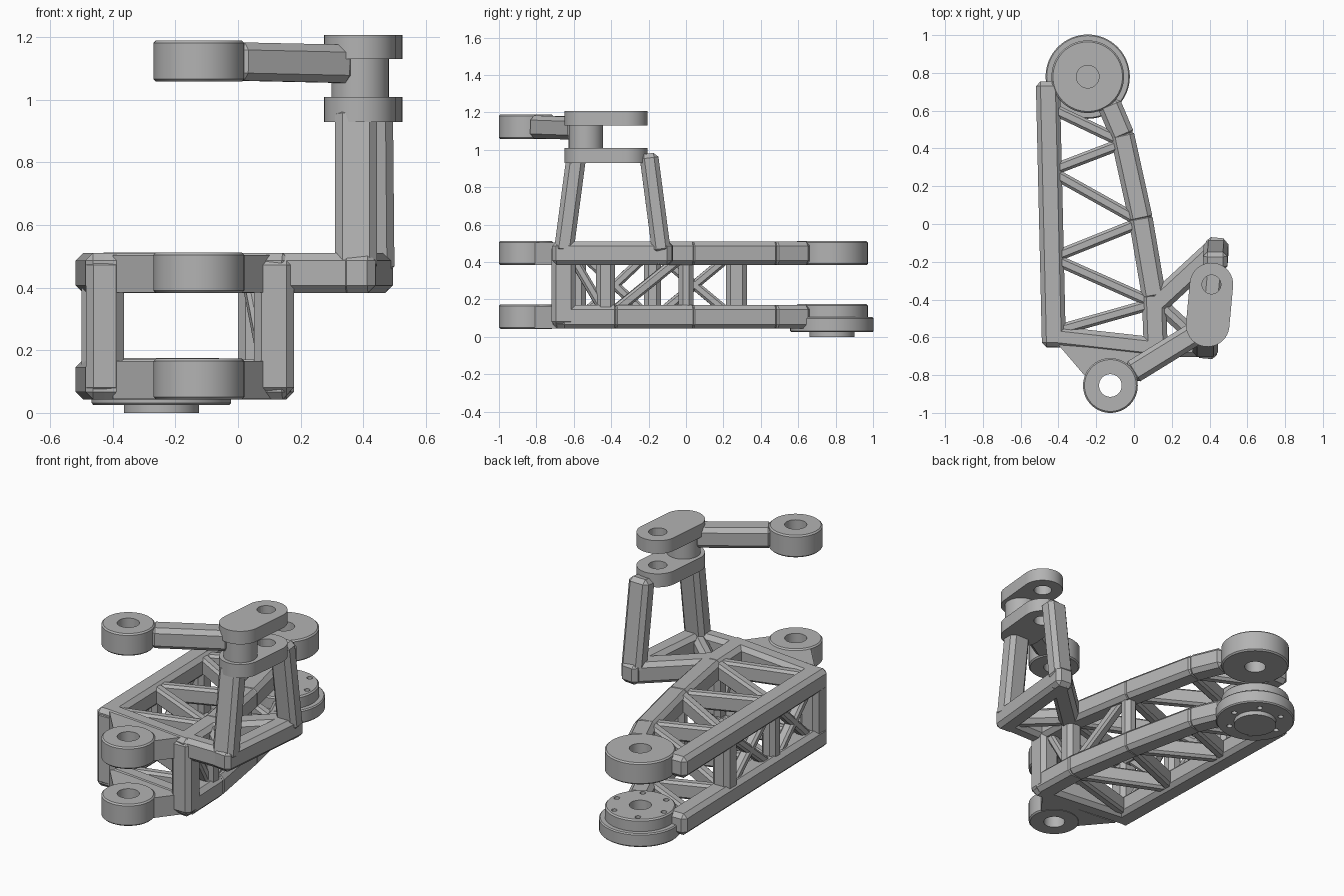
import bpy, bmesh
from math import cos, sin, pi, atan2
from mathutils import Vector, Matrix

cube = bpy.data.objects.get("Cube")
if cube:
    bpy.data.objects.remove(cube)

grey = bpy.data.materials.new("plain grey")
grey.use_nodes = True
grey.diffuse_color = (0.45, 0.45, 0.45, 1)
bsdf = next(n for n in grey.node_tree.nodes if n.type == 'BSDF_PRINCIPLED')
bsdf.inputs["Base Color"].default_value = (0.45, 0.45, 0.45, 1)
bsdf.inputs["Roughness"].default_value = 0.6


def finish(name, bm, smooth=False, bevel=0):
    bmesh.ops.recalc_face_normals(bm, faces=bm.faces)
    mesh = bpy.data.meshes.new(name)
    bm.to_mesh(mesh)
    bm.free()
    obj = bpy.data.objects.new(name, mesh)
    bpy.context.collection.objects.link(obj)
    mesh.materials.append(grey)
    if bevel:
        mod = obj.modifiers.new("chamfer", 'BEVEL')
        mod.width = bevel
        mod.segments = 1
        mod.limit_method = 'ANGLE'
    if smooth:
        bpy.ops.object.select_all(action='DESELECT')
        obj.select_set(True)
        bpy.context.view_layer.objects.active = obj
        bpy.ops.object.shade_smooth_by_angle(angle=0.6)
    return obj


def bar(name, p, q, w, h, ext=None, ref=(0, 0, 1), bevel=0.024):
    """Chamfered box beam from p to q, lengthened by ext at both ends."""
    p, q = Vector(p), Vector(q)
    d = (q - p).normalized()
    side = d.cross(Vector(ref)).normalized()
    up = side.cross(d)
    length = (q - p).length + 2 * (w / 2 if ext is None else ext)
    rot = Matrix((side, up, d)).transposed().to_4x4()
    mat = Matrix.Translation((p + q) / 2) @ rot @ Matrix.Diagonal((w, h, length, 1))
    bm = bmesh.new()
    bmesh.ops.create_cube(bm, size=1, matrix=mat)
    return finish(name, bm, bevel=bevel)


def lathe(name, centre, profile, closed=True, steps=64):
    """Spin a (radius, height) profile about a vertical axis."""
    bm = bmesh.new()
    verts = [bm.verts.new((centre[0] + r, centre[1], z)) for r, z in profile]
    pairs = list(zip(verts, verts[1:] + verts[:1])) if closed else list(zip(verts, verts[1:]))
    edges = [bm.edges.new(e) for e in pairs]
    bmesh.ops.spin(bm, geom=verts + edges, cent=(*centre, 0), axis=(0, 0, 1),
                   angle=2 * pi, steps=steps)
    bmesh.ops.remove_doubles(bm, verts=bm.verts, dist=0.0005)
    return finish(name, bm, smooth=True)


def ring(name, centre, r, hole, z0, z1, c=0.008):
    return lathe(name, centre, [(hole, z0), (r - c, z0), (r, z0 + c),
                                (r, z1 - c), (r - c, z1), (hole, z1)])


def prism(name, outline, z0, z1, smooth=False):
    bm = bmesh.new()
    face = bm.faces.new([bm.verts.new((x, y, z0)) for x, y in outline])
    top = bmesh.ops.extrude_face_region(bm, geom=[face])["geom"]
    bmesh.ops.translate(bm, vec=(0, 0, z1 - z0),
                        verts=[v for v in top if isinstance(v, bmesh.types.BMVert)])
    return finish(name, bm, smooth=smooth)


def drill(obj, centres, r, z0, z1):
    """Cut vertical round holes with a hidden cutter."""
    bm = bmesh.new()
    for x, y in centres:
        bmesh.ops.create_cone(bm, cap_ends=True, segments=32, radius1=r, radius2=r,
                              depth=z1 - z0,
                              matrix=Matrix.Translation((x, y, (z0 + z1) / 2)))
    cutter = finish(obj.name + "_cutter", bm)
    cutter.hide_render = True
    cutter.hide_viewport = True
    cutter.display_type = 'WIRE'
    mod = obj.modifiers.new("holes", 'BOOLEAN')
    mod.operation = 'DIFFERENCE'
    mod.solver = 'EXACT'
    mod.object = cutter


HUB = (-0.245, 0.78)
EYE = (-0.125, -0.855)
LOW, HIGH = 0.107, 0.447
W = 0.127

# Plan of the truss: straight left rail and bent right rail
left_rail = [(-0.425, -0.595), (-0.455, 0.70)]
right_rail = [(0.115, -0.655), (0.105, -0.38), (0.035, 0.03), (-0.062, 0.47), (-0.13, 0.63)]


def on_rail(rail, y):
    for (x0, y0), (x1, y1) in zip(rail, rail[1:]):
        if y <= y1:
            return (x0 + (x1 - x0) * (y - y0) / (y1 - y0), y)
    return rail[-1]


zigzag = [(left_rail, 0.62), (right_rail, 0.43), (left_rail, 0.28), (right_rail, 0.01),
          (left_rail, -0.18), (right_rail, -0.42), (left_rail, -0.57)]

# Two matching levels: rails, front beam, lacing and the front lug
for level, z in (("lower", LOW), ("upper", HIGH)):
    for side, rail in (("left", left_rail), ("right", right_rail)):
        for i, (a, b) in enumerate(zip(rail, rail[1:])):
            bar(f"{level}_{side}_rail_{i}", (*a, z), (*b, z), W, W,
                ext=0.055 if side == "left" else 0.02)
    bar(f"{level}_front_beam", (*left_rail[0], z), (*right_rail[0], z), 0.11, W)
    nodes = [on_rail(r, y) for r, y in zigzag]
    for i, (a, b) in enumerate(zip(nodes, nodes[1:])):
        bar(f"{level}_lacing_{i}", (*a, z), (*b, z), 0.06, 0.1, ext=0, bevel=0.014)
    prism(f"{level}_lug_web", [(-0.40, -0.64), (-0.255, -0.81), (-0.125, -0.78),
                               (0.01, -0.81), (0.11, -0.68)], z - 0.062, z + 0.058)
    ring(f"{level}_front_eye", EYE, 0.145, 0.06, z - 0.064, z + 0.066)

# Posts between the levels
posts = [("front_left", left_rail, -0.595, 0.12), ("front_right", right_rail, -0.655, W),
         ("left_mid", left_rail, -0.18, 0.09), ("left_rear", left_rail, 0.27, 0.11),
         ("right_mid", right_rail, -0.43, 0.1), ("right_rear", right_rail, 0.0, 0.08)]
for name, rail, y, w in posts:
    p = on_rail(rail, y)
    bar(name + "_post", (*p, LOW), (*p, HIGH), w, w, ext=0.05, ref=(0, 1, 0))

# Diagonal braces in the side walls
braces = [(left_rail, -0.56, -0.2), (left_rail, -0.16, 0.25)]
for i, (rail, y0, y1) in enumerate(braces):
    a, b = on_rail(rail, y0), on_rail(rail, y1)
    for j, (za, zb) in enumerate(((LOW, HIGH), (HIGH, LOW))):
        bar(f"left_brace_{i}{j}", (*a, za), (*b, zb), 0.06, 0.05, ext=0, bevel=0.012)
bar("right_brace", (*on_rail(right_rail, -0.42), LOW), (*on_rail(right_rail, 0), HIGH),
    0.06, 0.055, ext=0, bevel=0.012)
bar("right_front_brace", (*on_rail(right_rail, -0.42), LOW),
    (*on_rail(right_rail, -0.62), HIGH), 0.06, 0.05, ext=0, bevel=0.012)

# Rear hub: upper ring, and lower ring with bolted flange and closed base
ring("upper_hub", HUB, 0.192, 0.06, 0.383, 0.513)
lower_hub = lathe("lower_hub", HUB, [
    (0, 0), (0.12, 0), (0.12, 0.025), (0.217, 0.025), (0.223, 0.032), (0.223, 0.098),
    (0.217, 0.105), (0.192, 0.105), (0.192, 0.167), (0.184, 0.175), (0.06, 0.175),
    (0.06, 0.03), (0, 0.03)])
bolts = [(HUB[0] + 0.155 * cos(k * pi / 3), HUB[1] + 0.155 * sin(k * pi / 3)) for k in range(6)]
drill(lower_hub, bolts, 0.016, -0.05, 0.25)

# Side bracket: triangular base and two leaning legs
foot_front, foot_rear = (0.385, -0.655), (0.435, -0.13)
bar("bracket_front_arm", (*right_rail[0], HIGH), (*foot_front, HIGH), 0.1, W)
bar("bracket_rear_arm", (0.11, -0.43, HIGH), (*foot_rear, HIGH), 0.12, W, ext=0.04)
bar("bracket_outer_beam", (*foot_front, HIGH), (*foot_rear, HIGH), 0.115, W)
bar("bracket_inner_strut", (0.13, -0.42, HIGH), (*foot_front, HIGH), 0.08, 0.1, ext=0)
bar("front_leg", (0.377, -0.655, HIGH), (0.377, -0.585, 0.975), 0.135, 0.105,
    ext=0, ref=(0, 1, 0))
bar("rear_leg", (0.435, -0.13, HIGH), (0.43, -0.2, 0.98), 0.13, 0.1,
    ext=0, ref=(0, 1, 0))

# Pivot: two rounded link plates around a pin
ends = [(0.41, -0.32), (0.39, -0.535)]
tilt = atan2(ends[0][1] - ends[1][1], ends[0][0] - ends[1][0])
outline = [(x + 0.115 * cos(tilt + s * pi + t * pi / 24 - pi / 2),
            y + 0.115 * sin(tilt + s * pi + t * pi / 24 - pi / 2))
           for s, (x, y) in enumerate(ends) for t in range(25)]
for name, z0, z1 in (("lower_link", 0.93, 1.01), ("upper_link", 1.13, 1.208)):
    plate = prism(name, outline, z0, z1, smooth=True)
    drill(plate, [ends[0]], 0.05, z0 - 0.05, z1 + 0.05)
lathe("pivot_pin", ends[1], [(0, 0.99), (0.092, 0.99), (0.092, 1.15), (0, 1.15)], closed=False)

# Top arm reaching back over the front eyes
ring("top_eye", EYE, 0.145, 0.06, 1.058, 1.19)
bar("top_arm", (-0.02, -0.792, 1.123), (0.345, -0.567, 1.115), 0.125, 0.122, ext=0)
